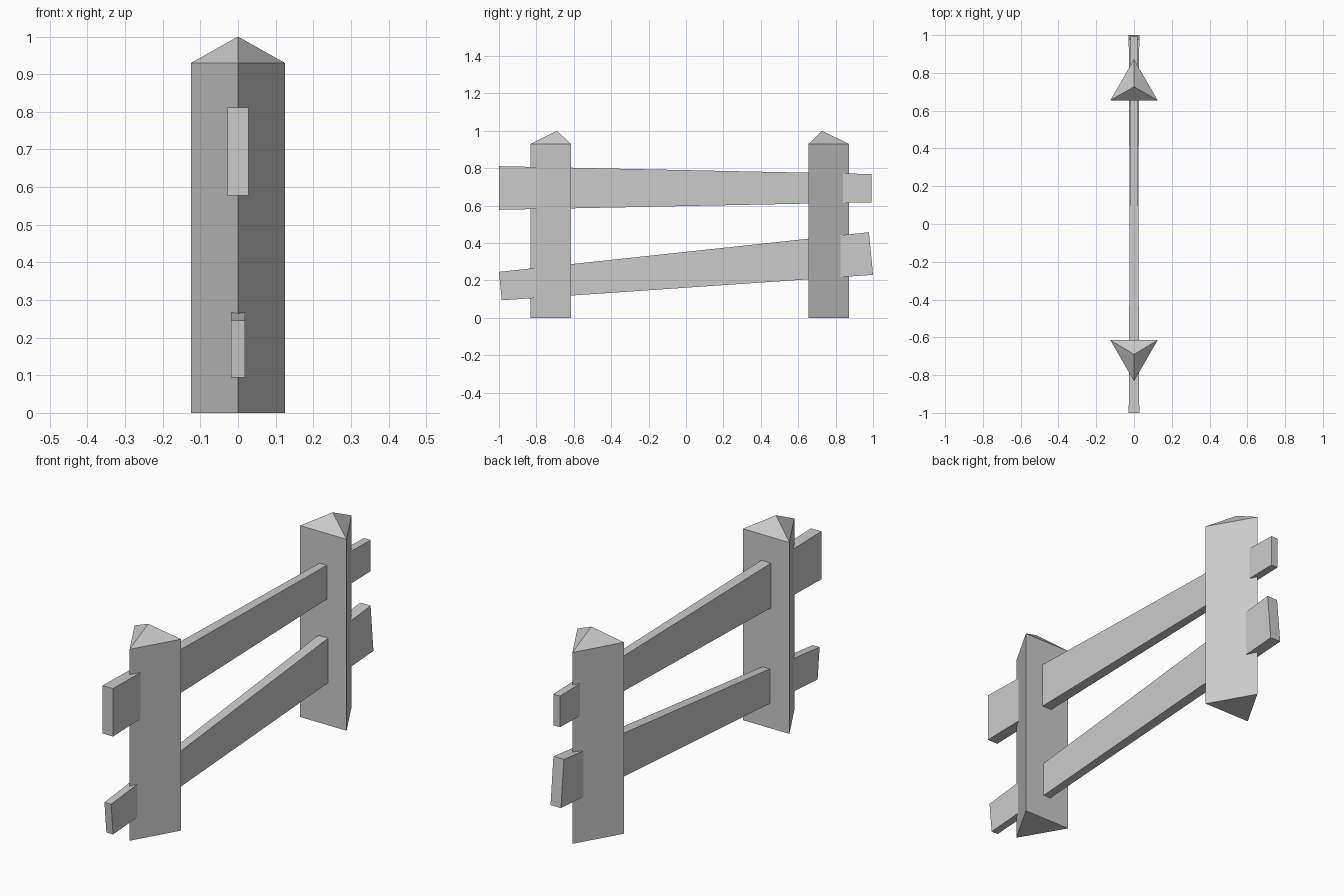
import bpy

cube = bpy.data.objects.get("Cube")
if cube:
    bpy.data.objects.remove(cube, do_unlink=True)

grey = bpy.data.materials.new("plain_grey")
grey.use_nodes = True
GREY = (0.6, 0.6, 0.6, 1)
grey.diffuse_color = GREY
grey.node_tree.nodes["Principled BSDF"].inputs["Base Color"].default_value = GREY


def add_mesh(name, verts, faces):
    mesh = bpy.data.meshes.new(name)
    mesh.from_pydata(verts, [], faces)
    mesh.materials.append(grey)
    obj = bpy.data.objects.new(name, mesh)
    bpy.context.collection.objects.link(obj)
    return obj


# Triangular post with a pyramid tip; outward is the direction of its ridge
def add_post(name, inner_y, ridge_y, tip_y):
    outline = [(-0.125, inner_y), (0.125, inner_y), (0, ridge_y)]
    if ridge_y < inner_y:
        outline.reverse()
    verts = [(x, y, z) for z in (0, 0.93) for x, y in outline]
    verts.append((0, tip_y, 1.0))
    faces = [(2, 1, 0)]
    for i in range(3):
        j = (i + 1) % 3
        faces += [(i, j, j + 3, i + 3), (i + 3, j + 3, 6)]
    add_mesh(name, verts, faces)


# Tapered rail; each end is (half width, bottom (y, z), top (y, z))
def add_rail(name, front, back):
    verts = []
    for half, bottom, top in (front, back):
        verts += [(-half, *bottom), (half, *bottom), (half, *top), (-half, *top)]
    faces = [(0, 1, 2, 3), (7, 6, 5, 4)]
    for i in range(4):
        j = (i + 1) % 4
        faces.append((i, i + 4, j + 4, j))
    add_mesh(name, verts, faces)


add_post("front_post", -0.615, -0.832, -0.69)
add_post("back_post", 0.655, 0.872, 0.727)
add_rail("upper_rail", (0.028, (-1, 0.578), (-1, 0.811)),
         (0.018, (0.993, 0.618), (0.993, 0.769)))
add_rail("lower_rail", (0.018, (-0.985, 0.094), (-1, 0.246)),
         (0.028, (1, 0.23), (0.978, 0.458)))
